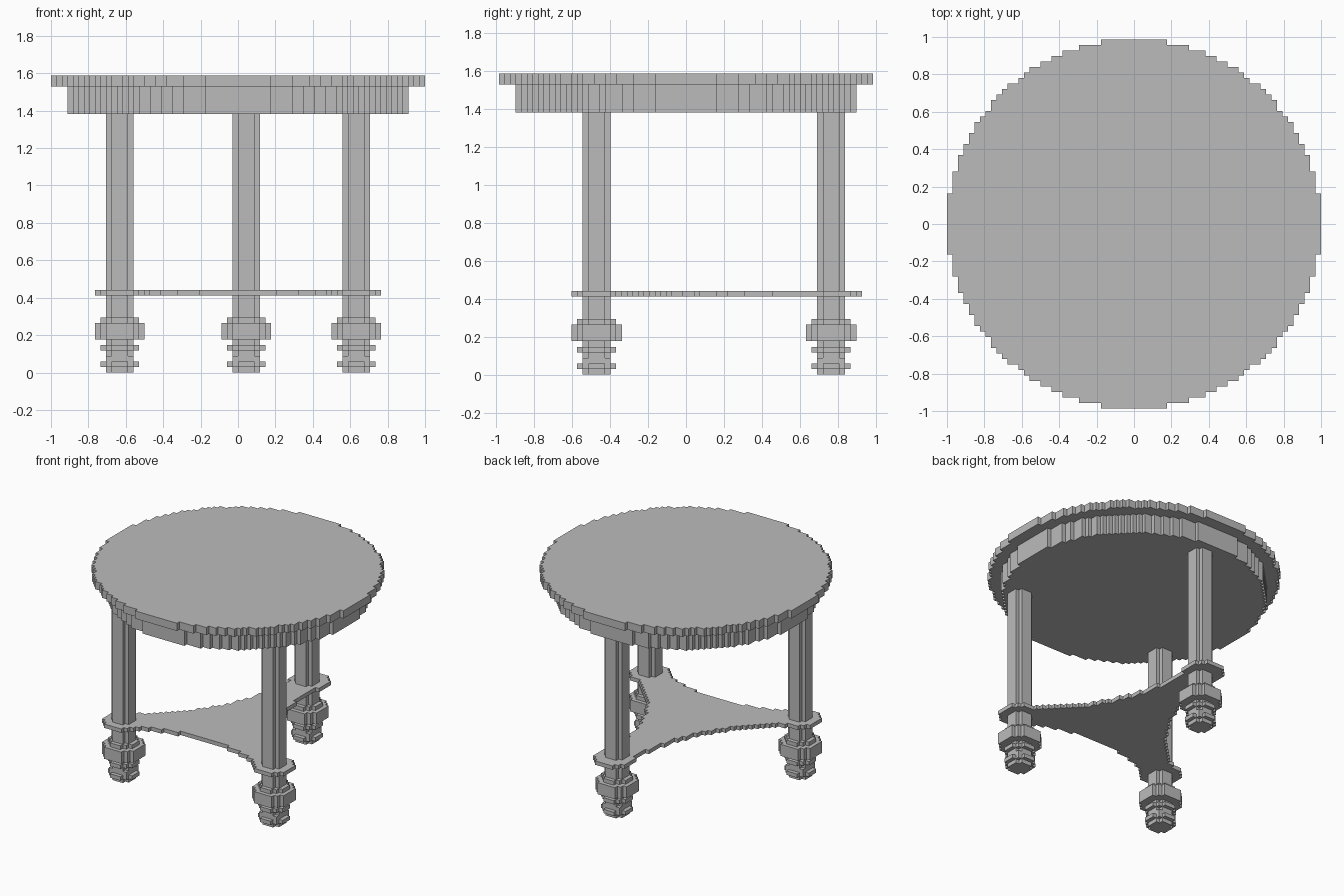
import bpy
import bmesh
from mathutils import Vector

cube = bpy.data.objects.get("Cube")
if cube:
    bpy.data.objects.remove(cube)

V = 2 / 68  # edge length of one block

grey = bpy.data.materials.new("plain grey")
grey.use_nodes = True
colour = (0.5, 0.5, 0.5, 1)
grey.diffuse_color = colour
grey.node_tree.nodes["Principled BSDF"].inputs["Base Color"].default_value = colour


def ellipse(a, b):
    """Rule for a cell centre lying inside an ellipse."""
    return lambda x, y: (x / a) ** 2 + (y / b) ** 2 < 1


def add_slab(bm, inside, cx, cy, half_x, half_y, z0, z1):
    """Blocky slab: every cell whose centre satisfies the rule."""
    xs = [i + 0.5 - half_x for i in range(int(2 * half_x))]
    ys = [j + 0.5 - half_y for j in range(int(2 * half_y))]
    cells = {(x, y) for x in xs for y in ys if inside(x, y)}
    verts = {}

    def vert(x, y, z):
        key = (x, y, z)
        if key not in verts:
            verts[key] = bm.verts.new(((x + cx) * V, (y + cy) * V, z * V))
        return verts[key]

    h = 0.5
    ring = [(-h, -h), (h, -h), (h, h), (-h, h)]
    for x, y in sorted(cells):
        bm.faces.new([vert(x + a, y + b, z1) for a, b in ring])
        bm.faces.new([vert(x + a, y + b, z0) for a, b in reversed(ring)])
        # side walls only where the neighbouring cell is empty
        for k, (dx, dy) in enumerate([(0, -1), (1, 0), (0, 1), (-1, 0)]):
            if (x + dx, y + dy) not in cells:
                (a, b), (c, d) = ring[k], ring[(k + 1) % 4]
                bm.faces.new([vert(x + a, y + b, z0), vert(x + c, y + d, z0),
                              vert(x + c, y + d, z1), vert(x + a, y + b, z1)])


def finish(name, bm):
    """Merge coplanar cells into flat faces and make the object."""
    bmesh.ops.dissolve_limit(bm, angle_limit=0.01, verts=bm.verts, edges=bm.edges)
    mesh = bpy.data.meshes.new(name)
    bm.to_mesh(mesh)
    bm.free()
    mesh.materials.append(grey)
    bpy.context.collection.objects.link(bpy.data.objects.new(name, mesh))


# Round top and the apron beneath it
for name, a, b, z0, z1 in [("table_top", 34, 33.5, 52, 54), ("apron", 31, 30.5, 47, 52)]:
    bm = bmesh.new()
    add_slab(bm, ellipse(a, b), 0, 0, a, b, z0, z1)
    finish(name, bm)

# Three turned legs: (radius, bottom, top) of each disc
LEGS = {"front_right_leg": (-21.5, -16), "front_left_leg": (21.5, -16), "back_leg": (1.5, 26)}
DISCS = [(2.5, 0, 1), (3.5, 1, 2), (2.9, 2, 3), (2.5, 3, 4), (3.5, 4, 5),
         (2.5, 5, 6), (4.5, 6, 9), (3.5, 9, 10), (2.5, 10, 47)]
for name, (cx, cy) in LEGS.items():
    bm = bmesh.new()
    for r, z0, z1 in DISCS:
        half = int(r) + 0.5
        add_slab(bm, ellipse(r, r), cx, cy, half, half, z0, z1)
    finish(name, bm)

# Three-cornered shelf with hollow sides and a rounded lobe at each leg
corners = [Vector(p) for p in LEGS.values()]
lobes = corners[:2] + [corners[2] + Vector((0, 1))]


def in_shelf(x, y):
    p = Vector((x, y))
    if any((p - c).length < 4.6 for c in lobes):
        return True
    for i in range(3):
        a, b = corners[i], corners[(i + 1) % 3]
        along = (b - a).normalized()
        inward = Vector((-along.y, along.x))
        t = (p - (a + b) / 2).dot(along) / ((b - a).length / 2)
        if abs(t) > 1 or (p - a).dot(inward) < 2.7 - 6.7 * t * t:
            return False
    return True


bm = bmesh.new()
add_slab(bm, in_shelf, 0, 0, 34, 33.5, 14, 15)
finish("shelf", bm)
